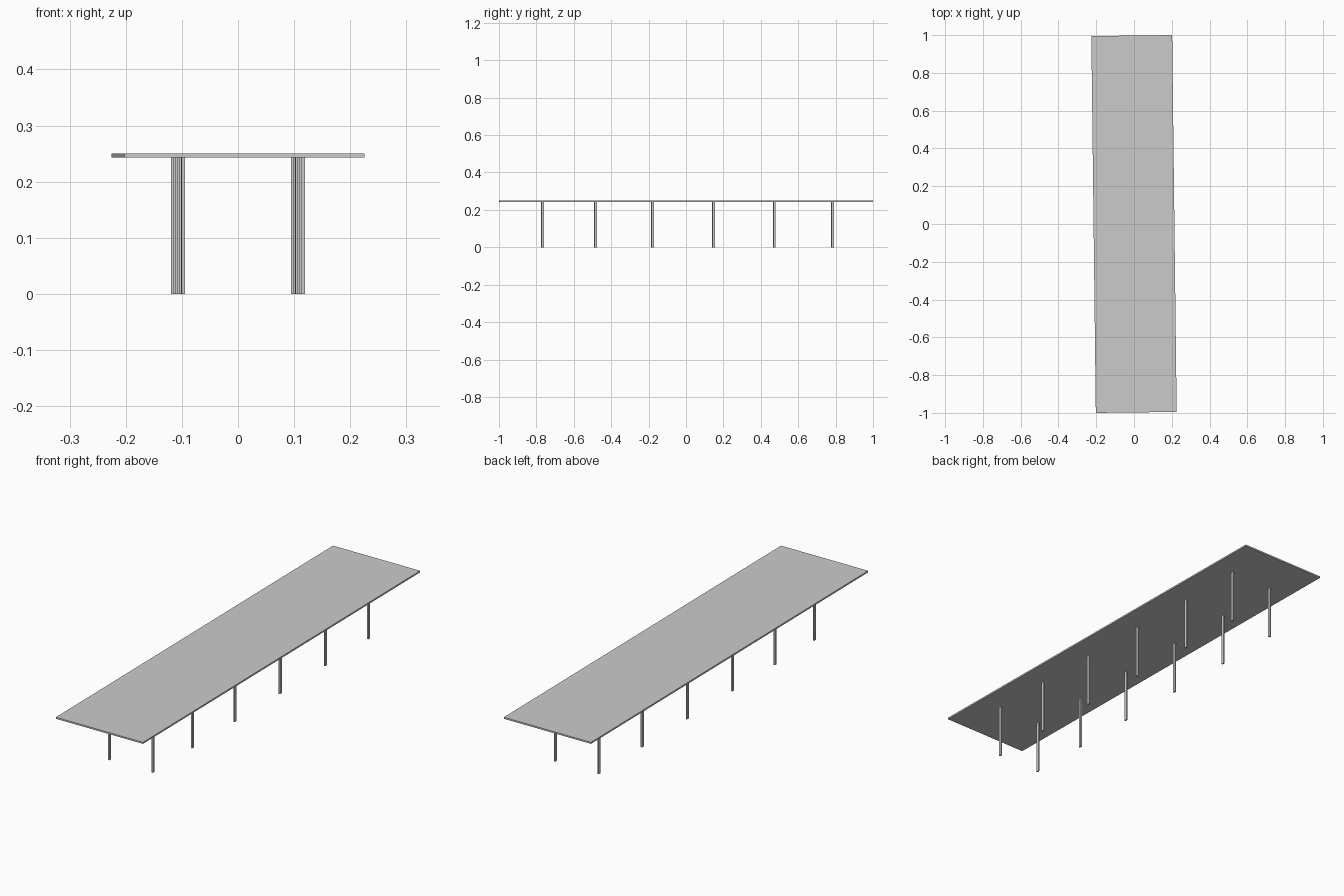
import bpy
from mathutils import Matrix, Vector

if "Cube" in bpy.data.objects:
    bpy.data.objects.remove(bpy.data.objects["Cube"])

TURN = Matrix.Rotation(0.0119, 4, 'Z')  # whole model is slightly rotated in plan


def box(name, center, size):
    bpy.ops.mesh.primitive_cube_add(size=1)
    ob = bpy.context.object
    ob.name = name
    ob.data.transform(TURN @ Matrix.Translation(Vector(center)) @ Matrix.Diagonal((*size, 1)))
    return ob


# Flat roof slab
TOP, UNDER = 0.25, 0.243
box("roof_slab", (0, 0, (TOP + UNDER) / 2), (0.428, 1.995, TOP - UNDER))

# Two rows of posts with uneven spacing
for i, y in enumerate((-0.768, -0.484, -0.179, 0.147, 0.472, 0.784), 1):
    for side, x in (("left", -0.107), ("right", 0.107)):
        box(f"{side}_post_{i}", (x, y, UNDER / 2), (0.0065, 0.013, UNDER))
